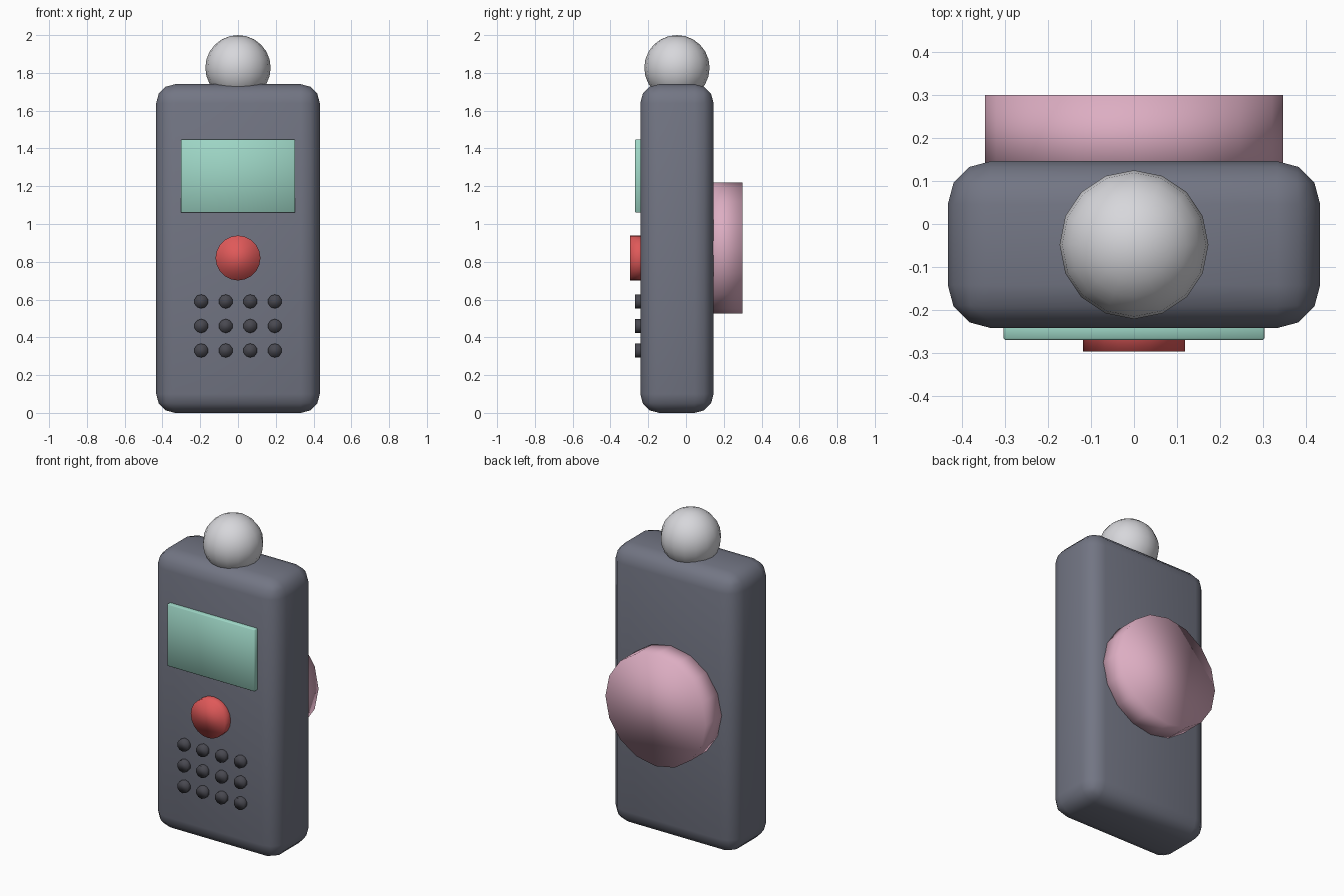
import bpy
import math

if "Cube" in bpy.data.objects:
    bpy.data.objects.remove(bpy.data.objects["Cube"])


def material(name, rgb):
    m = bpy.data.materials.new(name)
    m.diffuse_color = (*rgb, 1)
    m.use_nodes = True
    m.node_tree.nodes["Principled BSDF"].inputs["Base Color"].default_value = m.diffuse_color
    return m


SLATE = material("slate_grey", (0.17, 0.18, 0.23))
MINT = material("mint", (0.34, 0.67, 0.56))
RED = material("red", (0.74, 0.10, 0.10))
PINK = material("pink", (0.72, 0.42, 0.54))
SILVER = material("light_grey", (0.68, 0.68, 0.71))
DARK = material("charcoal", (0.065, 0.065, 0.08))


def finish(name, mat):
    ob = bpy.context.object
    ob.name = name
    ob.data.materials.append(mat)
    bpy.ops.object.shade_smooth()
    return ob


def box(name, mat, x, y, z, bevel, segments):
    """Bevelled box from (min, max) ranges."""
    ranges = (x, y, z)
    bpy.ops.mesh.primitive_cube_add(size=1, location=[(a + b) / 2 for a, b in ranges])
    bpy.context.object.scale = [b - a for a, b in ranges]
    bpy.ops.object.transform_apply(location=False, rotation=False, scale=True)
    ob = finish(name, mat)
    mod = ob.modifiers.new("rounded_edges", 'BEVEL')
    mod.width = bevel
    mod.segments = segments
    return ob


def disc(name, mat, x, z, radius, y0, y1, sides):
    """Cylinder lying along y."""
    bpy.ops.mesh.primitive_cylinder_add(
        vertices=sides, radius=radius, depth=y1 - y0,
        location=(x, (y0 + y1) / 2, z), rotation=(math.pi / 2, 0, 0))
    return finish(name, mat)


# Case and screen
box("body", SLATE, (-0.433, 0.433), (-0.242, 0.146), (0, 1.74), 0.1, 3)
box("screen", MINT, (-0.303, 0.303), (-0.27, -0.22), (1.06, 1.447), 0.004, 1)

# Ball on top
bpy.ops.mesh.primitive_uv_sphere_add(segments=16, ring_count=12, radius=0.173,
                                     location=(0, -0.048, 1.827))
finish("top_ball", SILVER)

# Large button on the front and round pad on the back
disc("main_button", RED, 0, 0.82, 0.119, -0.297, -0.2, 20)
disc("back_pad", PINK, 0, 0.873, 0.347, 0.1, 0.30, 16)

# Grid of small keys
for row in range(3):
    for col in range(4):
        disc(f"key_{row + 1}_{col + 1}", DARK, -0.195 + 0.13 * col,
             0.59 - 0.13 * row, 0.037, -0.27, -0.22, 10)
